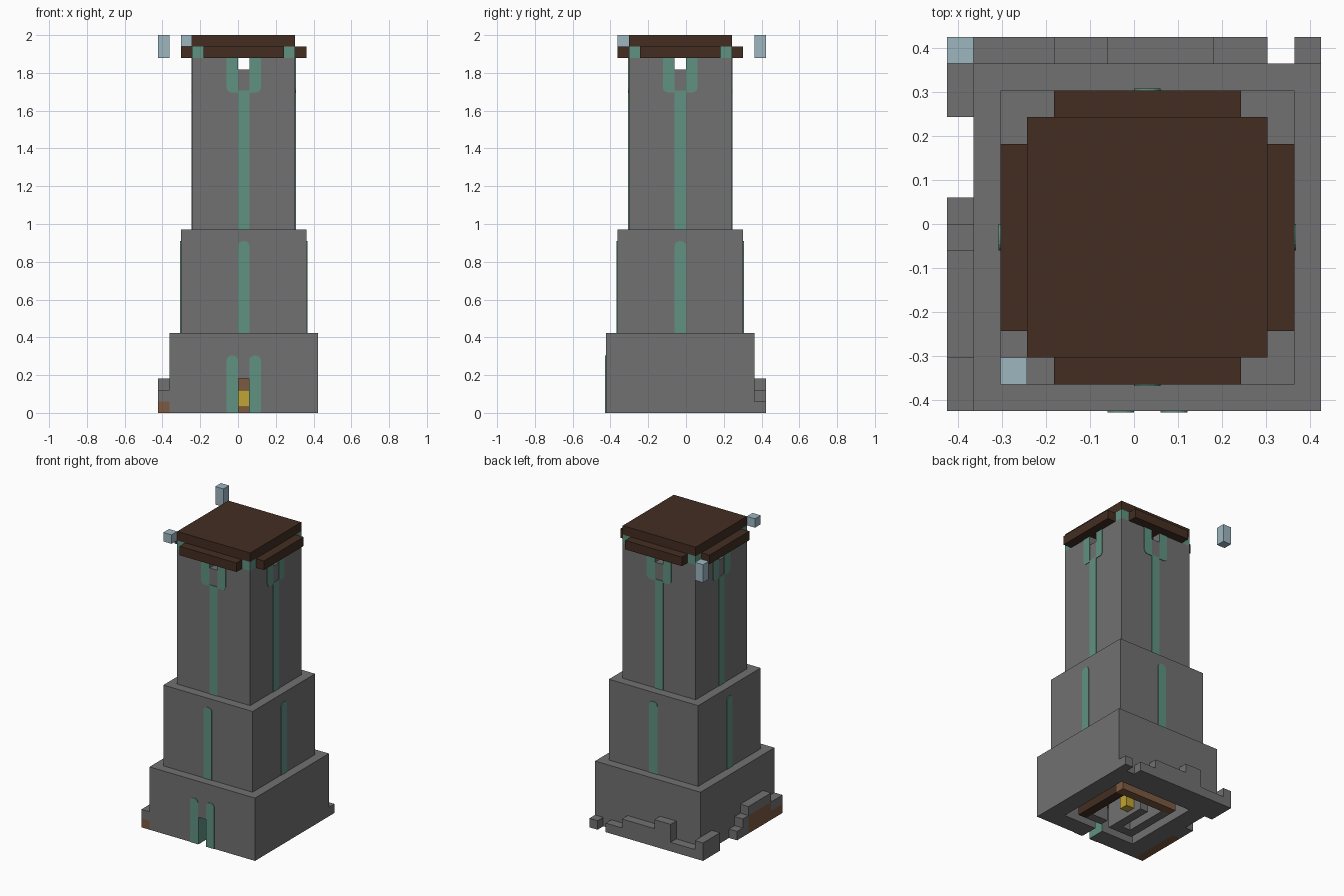
import bpy, bmesh, math
from mathutils import Matrix, Vector

if "Cube" in bpy.data.objects:
    bpy.data.objects.remove(bpy.data.objects["Cube"])

U = 2 / 33                      # one block
AXIS = Vector((7.5, 6.5, 0))    # tower axis in block units


def material(name, r, g, b):
    m = bpy.data.materials.new(name)
    m.use_nodes = True
    m.diffuse_color = (r, g, b, 1)
    m.node_tree.nodes["Principled BSDF"].inputs["Base Color"].default_value = (r, g, b, 1)
    return m


STONE = material("grey stone", .165, .165, .165)
ROOF = material("dark wood", .056, .027, .016)
COPPER = material("weathered copper", .115, .29, .225)
GLASS = material("pale blue", .34, .47, .53)
LAMP = material("yellow glow", .53, .37, .035)
WOOD = material("brown wood", .2, .1, .053)


def finish(name, bm, mat):
    """Shift block coordinates to the model frame and make the object."""
    bmesh.ops.translate(bm, verts=bm.verts, vec=(-7, -7, 0))
    bmesh.ops.scale(bm, verts=bm.verts, vec=(U, U, U))
    bmesh.ops.recalc_face_normals(bm, faces=bm.faces)
    mesh = bpy.data.meshes.new(name)
    bm.to_mesh(mesh)
    bm.free()
    mesh.materials.append(mat)
    ob = bpy.data.objects.new(name, mesh)
    bpy.context.collection.objects.link(ob)
    return ob


def box(name, mat, x0, x1, y0, y1, z0, z1):
    bm = bmesh.new()
    bmesh.ops.create_cube(bm, size=1)
    bmesh.ops.scale(bm, verts=bm.verts, vec=(x1 - x0, y1 - y0, z1 - z0))
    bmesh.ops.translate(bm, verts=bm.verts,
                        vec=((x0 + x1) / 2, (y0 + y1) / 2, (z0 + z1) / 2))
    return finish(name, bm, mat)


def cut(target, *size):
    cutter = box(target.name + "_cutter", STONE, *size)
    cutter.hide_render = True
    cutter.hide_viewport = True
    cutter.display_type = 'WIRE'
    mod = target.modifiers.new("opening", 'BOOLEAN')
    mod.operation = 'DIFFERENCE'
    mod.solver = 'EXACT'
    mod.object = cutter


def strip(name, side, dist, u0, u1, z0, z1, rounded):
    """Thin plate on one tower side; rounded lists corners bl, br, tr, tl."""
    r = 0.42
    bm = bmesh.new()
    corners = (("bl", u0, z0, 1, 1), ("br", u1, z0, -1, 1),
               ("tr", u1, z1, -1, -1), ("tl", u0, z1, 1, -1))
    verts = []
    for k, (key, u, z, su, sz) in enumerate(corners):
        if key not in rounded:
            verts.append(bm.verts.new((u, -dist, z)))
            continue
        for s in range(5):
            a = math.pi * (1 + k / 2 + s / 8)
            verts.append(bm.verts.new((u + su * r + r * math.cos(a), -dist,
                                       z + sz * r + r * math.sin(a))))
    face = bm.faces.new(verts)
    out = bmesh.ops.extrude_face_region(bm, geom=[face])["geom"]
    moved = [v for v in out if isinstance(v, bmesh.types.BMVert)]
    bmesh.ops.translate(bm, verts=moved, vec=(0, -0.06, 0))
    spin = Matrix.Translation(AXIS) @ Matrix.Rotation(side * math.pi / 2, 4, 'Z')
    bmesh.ops.transform(bm, matrix=spin, verts=bm.verts)
    return finish(name, bm, COPPER)


# Three stepped tower stages
base = box("base_stage", STONE, 1, 14, 0, 13, 0, 7)
box("middle_stage", STONE, 2, 13, 1, 12, 7, 16)
shaft = box("upper_stage", STONE, 3, 12, 2, 11, 16, 31)

# Hollow ground room and doorway
cut(base, 3, 12, 2, 11, -1, 3)
cut(base, 7, 8, -1, 3, -1, 3)

# Hollow lookout with a small window on each side
cut(shaft, 4, 11, 3, 10, 29, 30.99)
cut(shaft, 7, 8, 1, 12, 30, 32)
cut(shaft, 2, 13, 6, 7, 30, 32)

# Copper strips on all four sides
for side in range(4):
    n = str(side + 1)
    strip("middle_strip_" + n, side, 5.5, -.5, .5, 7, 15, ("tl", "tr"))
    strip("upper_strip_" + n, side, 4.5, -.5, .5, 16, 28, ())
    strip("left_branch_" + n, side, 4.5, -1.5, -.5, 28, 31, ("bl",))
    strip("right_branch_" + n, side, 4.5, .5, 1.5, 28, 31, ("br",))
    strip("branch_joint_" + n, side, 4.5, -.5, .5, 27.9, 28.15, ())

# Door jambs
for n, u in (("left", -1.5), ("right", .5)):
    strip(n + "_door_strip", 0, 6.5, u, u + 1, 0, 5, ("tl", "tr"))
box("door_lining_a", COPPER, 7, 7.05, 0, 2, 0, 3)
box("door_lining_b", COPPER, 7.95, 8, 0, 2, 0, 3)

# Roof: top slab, lower eaves and copper corner posts
box("roof_slab", ROOF, 3, 12, 2, 11, 32, 33)
box("eaves_front_back", ROOF, 4, 11, 1, 12, 31, 32)
box("eaves_side_a", ROOF, 2, 4, 3, 10, 31, 32)
box("eaves_side_b", ROOF, 11, 13, 3, 10, 31, 32)
for x in (3, 11):
    for y in (2, 10):
        box("roof_corner_post", COPPER, x, x + 1, y, y + 1, 31, 32)

# Loose pale blocks near the roof
box("pale_block_low", GLASS, 2, 3, 1, 2, 32, 33)
box("pale_block_tall", GLASS, 0, 1, 13, 14, 31, 33)

# Rubble ledge along the back: start, end, height
for x0, x1, h in ((13, 14, 1), (10, 12, 1), (6, 10, 2), (4, 6, 3), (1, 4, 1)):
    box("back_rubble", STONE, x0, x1, 13, 14, 0, h)

# Rubble ledge along the side: start, end, wood height, full height
for y0, y1, w, h in ((0, 2, 1, 2), (2, 6, 2, 3), (6, 7, 0, 2),
                     (7, 8, 0, 1), (11, 14, 0, 2)):
    if w:
        box("side_rubble_wood", WOOD, 0, 1, y0, y1, 0, w)
    box("side_rubble", STONE, 0, 1, y0, y1, w, h)

# Ground room: wooden walls, stone partitions and lamps
box("room_back_wall", WOOD, 4, 11, 9, 10, 0, 3)
box("room_side_wall", ROOF, 10, 11, 3, 9, 0, 3)
box("partition_front_a", STONE, 4, 7, 3, 4, 0, 3)
box("partition_front_b", STONE, 8, 10, 3, 4, 0, 3)
box("partition_side", STONE, 4, 5, 4, 9, 0, 3)
box("partition_inner", STONE, 6, 7, 4, 8, 0, 3)
box("lamp", LAMP, 7, 8, 6, 7, .5, 2)
for x, y in ((11, 2), (3, 10), (11, 10)):
    box("corner_lamp", LAMP, x, x + 1, y, y + 1, 2, 3)
